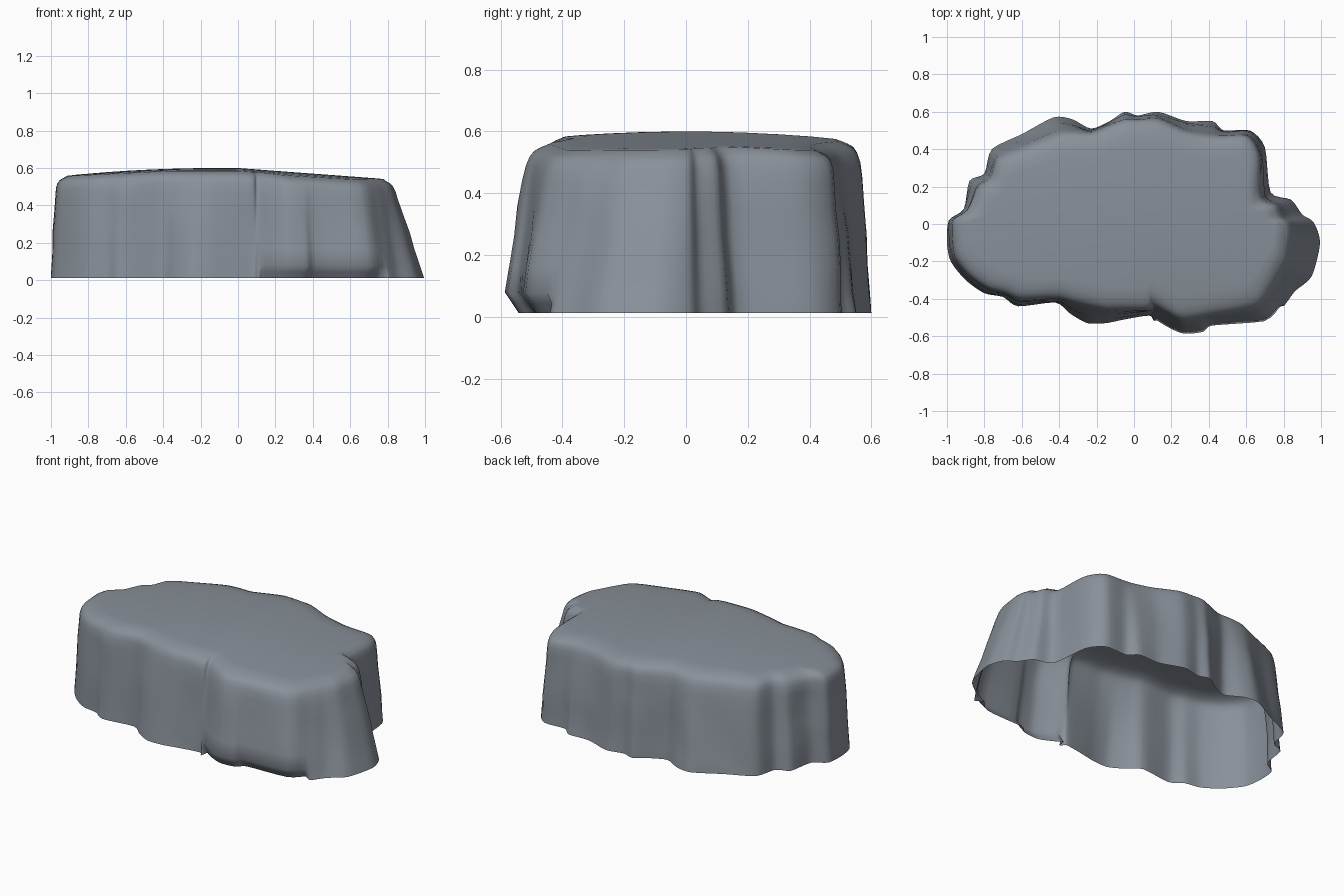
import bpy, bmesh, math
from mathutils import Vector, noise

if "Cube" in bpy.data.objects:
    bpy.data.objects.remove(bpy.data.objects["Cube"])

# Ground outline, counter-clockwise from the right tip: x, y, inward lean at the top
OUTLINE = [
    (.995, -.10, .17), (.95, -.28, .17), (.86, -.36, .13), (.80, -.44, .12),
    (.70, -.53, .10), (.42, -.55, .06), (.37, -.59, .09), (.27, -.60, .09),
    (.19, -.57, .10), (.11, -.52, .09), (.08, -.49, .03), (-.05, -.51, .05),
    (-.15, -.53, .07), (-.25, -.53, .09), (-.34, -.48, .06), (-.42, -.42, .02),
    (-.62, -.44, .04), (-.70, -.39, .02), (-.80, -.37, .03), (-.90, -.30, .03),
    (-.98, -.20, .03), (-1.0, -.10, .03), (-.99, .02, .02), (-.91, .08, .02),
    (-.88, .23, .06), (-.80, .27, .04), (-.76, .40, .06), (-.60, .48, .07),
    (-.43, .57, .09), (-.33, .56, .07), (-.23, .51, .02), (-.13, .55, .02),
    (-.05, .60, .04), (.02, .58, .02), (.13, .60, .04), (.28, .55, .05),
    (.42, .55, .08), (.48, .50, .03), (.62, .50, .03), (.70, .41, .05),
    (.73, .17, .06), (.84, .13, .09), (.90, .05, .12), (.96, .01, .14),
]
SUB = 4


def smooth_loop(pts):
    """Slightly tightened Catmull-Rom through the closed outline."""
    out, n, k = [], len(pts), .38
    P = [Vector(p) for p in pts]
    for i in range(n):
        a, b, c, d = P[i - 1], P[i], P[(i + 1) % n], P[(i + 2) % n]
        m0, m1 = (c - a) * k, (d - b) * k
        L = (c - b).length
        m0 *= min(1, 1.3 * L / max(m0.length, 1e-6))
        m1 *= min(1, 1.3 * L / max(m1.length, 1e-6))
        for s in range(SUB):
            t = s / SUB
            out.append(b * (2*t**3 - 3*t*t + 1) + m0 * (t**3 - 2*t*t + t)
                       + c * (3*t*t - 2*t**3) + m1 * (t**3 - t*t))
    return out


def crown(x, y):
    """Height of the gently domed top."""
    drop = .075 * x if x > 0 else .05 * max(0, (-.1 - x) / .9) ** 2
    return .60 - drop - .03 * (y / .55) ** 2


loop = smooth_loop(OUTLINE)
bm = bmesh.new()
rings = []


def add_ring(fn):
    rings.append([bm.verts.new(fn(p)) for p in loop])


def inward(p):
    return (Vector((p.x * .6, 0)) - Vector((p.x, p.y))).normalized()


def wall(h, extra):
    def fn(p):
        d = inward(p)
        # front right bulge tucks under at its foot
        tuck = .06 * max(0, 1 - h / .13) if (.12 < p.x < .8 and p.y < -.4) else 0
        wob = .014 * noise.noise(Vector((p.x * 5, p.y * 5, h * 3))) * math.sin(math.pi * h)
        q = Vector((p.x, p.y)) + d * (p.z * h + extra + tuck + wob)
        top = crown(q.x, q.y) - .012
        return q.x, q.y, .012 + (top - .012) * h
    return fn


# Leaning wall with a rounded rim
for h, e in ((0, 0), (.06, 0), (.13, 0), (.3, 0), (.48, 0), (.66, 0), (.82, 0),
             (.91, .002), (.955, .009), (.985, .02), (1, .038)):
    add_ring(wall(h, e))

# Domed top, drawn in towards a central spine
rim = [v.co.copy() for v in rings[-1]]
for t in (.93, .8, .6, .35, .12):
    ring = []
    for p, r in zip(loop, rim):
        c = Vector((p.x * .6, 0))
        q = c.lerp(Vector((r.x, r.y)), t)
        ring.append(bm.verts.new((q.x, q.y, crown(q.x, q.y))))
    rings.append(ring)

n = len(loop)
for a, b in zip(rings, rings[1:]):
    for i in range(n):
        j = (i + 1) % n
        bm.faces.new((a[i], a[j], b[j], b[i]))
cap = bm.faces.new(rings[-1])
bmesh.ops.triangulate(bm, faces=[cap])
# Soften the creases near the rim
soft = [v for r in rings[7:14] for v in r]
bmesh.ops.smooth_vert(bm, verts=soft, factor=.3, use_axis_x=True, use_axis_y=True, use_axis_z=True)

mesh = bpy.data.meshes.new("rock_plateau")
bm.to_mesh(mesh)
bm.free()
rock = bpy.data.objects.new("rock_plateau", mesh)
bpy.context.collection.objects.link(rock)

stone = bpy.data.materials.new("slate_grey")
stone.diffuse_color = (.25, .28, .32, 1)
stone.use_nodes = True
stone.node_tree.nodes["Principled BSDF"].inputs["Base Color"].default_value = stone.diffuse_color
mesh.materials.append(stone)
mesh.polygons.foreach_set("use_smooth", [True] * len(mesh.polygons))
